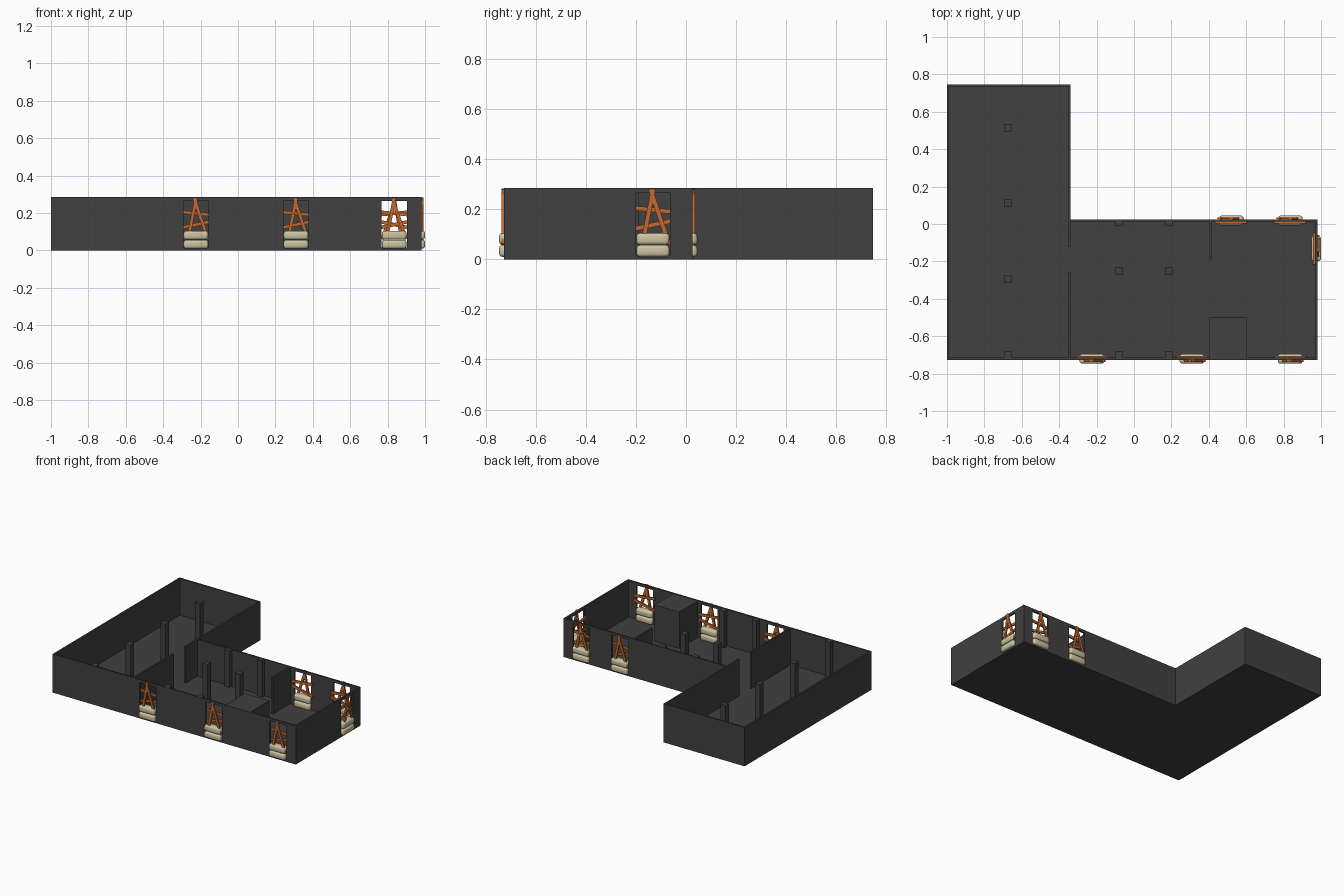
import bpy, bmesh, math
from mathutils import Matrix, Vector

cube = bpy.data.objects.get("Cube")
if cube:
    bpy.data.objects.remove(cube, do_unlink=True)

H, T, FLOOR = 0.285, 0.012, 0.015        # wall height, wall thickness, floor thickness
OPEN_W, OPEN_TOP = 0.135, 0.265          # window openings
X0, XM, X1 = -1.0, -0.34, 0.98           # outer faces across
Y0, YM, Y1 = -0.727, 0.025, 0.747        # outer faces in depth


def material(name, rgb):
    m = bpy.data.materials.new(name)
    m.use_nodes = True
    m.diffuse_color = (*rgb, 1)
    m.node_tree.nodes["Principled BSDF"].inputs["Base Color"].default_value = (*rgb, 1)
    return m


GREY = material("dark_grey", (0.052, 0.052, 0.052))
ORANGE = material("orange_wood", (0.56, 0.14, 0.03))
TAN = material("tan_cloth", (0.62, 0.55, 0.36))


def add_box(bm, lo, hi, matrix=Matrix()):
    lo, hi = Vector(lo), Vector(hi)
    m = matrix @ Matrix.Translation((lo + hi) / 2) @ Matrix.Diagonal((*(hi - lo), 1))
    bmesh.ops.create_cube(bm, size=1, matrix=m)


def finish(bm, name, mat):
    mesh = bpy.data.meshes.new(name)
    bm.to_mesh(mesh)
    bm.free()
    mesh.materials.append(mat)
    ob = bpy.data.objects.new(name, mesh)
    bpy.context.collection.objects.link(ob)
    return ob


def box(name, lo, hi, mat=GREY):
    bm = bmesh.new()
    add_box(bm, lo, hi)
    return finish(bm, name, mat)


def wall(name, along, inner, start, end, openings=(), width=OPEN_W, top=OPEN_TOP):
    """Wall along x or y, with its lower face at inner and openings cut out."""
    bm = bmesh.new()

    def piece(a, b, z0):
        lo, hi = (a, inner, z0), (b, inner + T, H)
        if along == "y":
            lo, hi = (inner, a, z0), (inner + T, b, H)
        add_box(bm, lo, hi)

    a = start
    for c in openings:
        piece(a, c - width / 2, 0)
        if top < H:
            piece(c - width / 2, c + width / 2, top)
        a = c + width / 2
    piece(a, end, 0)
    return finish(bm, name, GREY)


# Floor in an L shape
bm = bmesh.new()
outline = [(X0, Y0), (X1, Y0), (X1, YM), (XM, YM), (XM, Y1), (X0, Y1)]
base = bm.faces.new([bm.verts.new((x, y, 0)) for x, y in outline])
top = bmesh.ops.extrude_face_region(bm, geom=[base])["geom"]
bmesh.ops.translate(bm, vec=(0, 0, FLOOR), verts=[v for v in top if isinstance(v, bmesh.types.BMVert)])
bmesh.ops.recalc_face_normals(bm, faces=bm.faces)
finish(bm, "floor", GREY)

# Outer walls
FRONT_X, BACK_X, SIDE_Y = (-0.225, 0.31, 0.835), (0.52, 0.835), -0.132
wall("front_wall", "x", Y0, X0, X1, FRONT_X)
wall("left_end_wall", "y", X1 - T, Y0, YM, [SIDE_Y])
wall("right_wing_back_wall", "x", YM - T, XM - T, X1, BACK_X)
wall("long_side_wall", "y", X0, Y0, Y1)
wall("far_back_wall", "x", Y1 - T, X0, XM)
wall("wing_inner_wall", "y", XM - T, YM - T, Y1)

# Inner walls and the closed shaft
wall("dividing_wall", "y", XM - T, Y0, YM, [-0.19], width=0.135, top=H)
wall("partition_wall", "y", 0.405, -0.19, YM)
box("shaft_block", (0.405, Y0 + T, 0), (0.605, -0.5, H - 0.002))

# Pillars
P = 0.02
spots = [(-0.675, y) for y in (0.515, 0.11, -0.295, -0.7)]
spots += [(x, y) for x in (-0.08, 0.185) for y in (0.008, -0.25, -0.7)]
for x, y in spots:
    box("pillar", (x - P, y - P, 0), (x + P, min(y + P, YM - T / 2) if y > -0.1 and x > XM else y + P, H - 0.001))


# Barricades: local x runs along the wall, local -y points outwards
def plank(name, frame, p, q, y):
    (ax, az), (bx, bz) = p, q
    length, angle = math.hypot(bx - ax, bz - az), math.atan2(bz - az, bx - ax)
    m = frame @ Matrix.Translation(((ax + bx) / 2, y, (az + bz) / 2)) @ Matrix.Rotation(-angle, 4, "Y")
    bm = bmesh.new()
    add_box(bm, (-length / 2, -0.005, -0.009), (length / 2, 0.005, 0.009), m)
    finish(bm, name, ORANGE)


def barricade(x, y, turn):
    frame = Matrix.Translation((x, y, 0)) @ Matrix.Rotation(turn, 4, "Z")
    off = T / 2 + 0.005
    plank("upright_plank", frame, (-0.042, 0.06), (0.002, H - 0.003), -off)
    plank("upright_plank", frame, (0.064, 0.06), (-0.01, H - 0.004), -off - 0.001)
    plank("cross_plank", frame, (-0.085, 0.206), (0.085, 0.19), off)
    plank("cross_plank", frame, (-0.085, 0.12), (0.085, 0.156), off)
    for z in (0.01, 0.058):
        bm = bmesh.new()
        add_box(bm, (-0.066, -0.026, z), (0.066, 0.026, z + 0.047), frame)
        bag = finish(bm, "sandbag", TAN)
        bevel = bag.modifiers.new("soft_edges", "BEVEL")
        bevel.width, bevel.segments = 0.014, 3
        bpy.ops.object.select_all(action="DESELECT")
        bag.select_set(True)
        bpy.context.view_layer.objects.active = bag
        bpy.ops.object.shade_smooth()


for x in FRONT_X:
    barricade(x, Y0 + T / 2, 0)
for x in BACK_X:
    barricade(x, YM - T / 2, math.pi)
barricade(X1 - T / 2, SIDE_Y, math.pi / 2)
